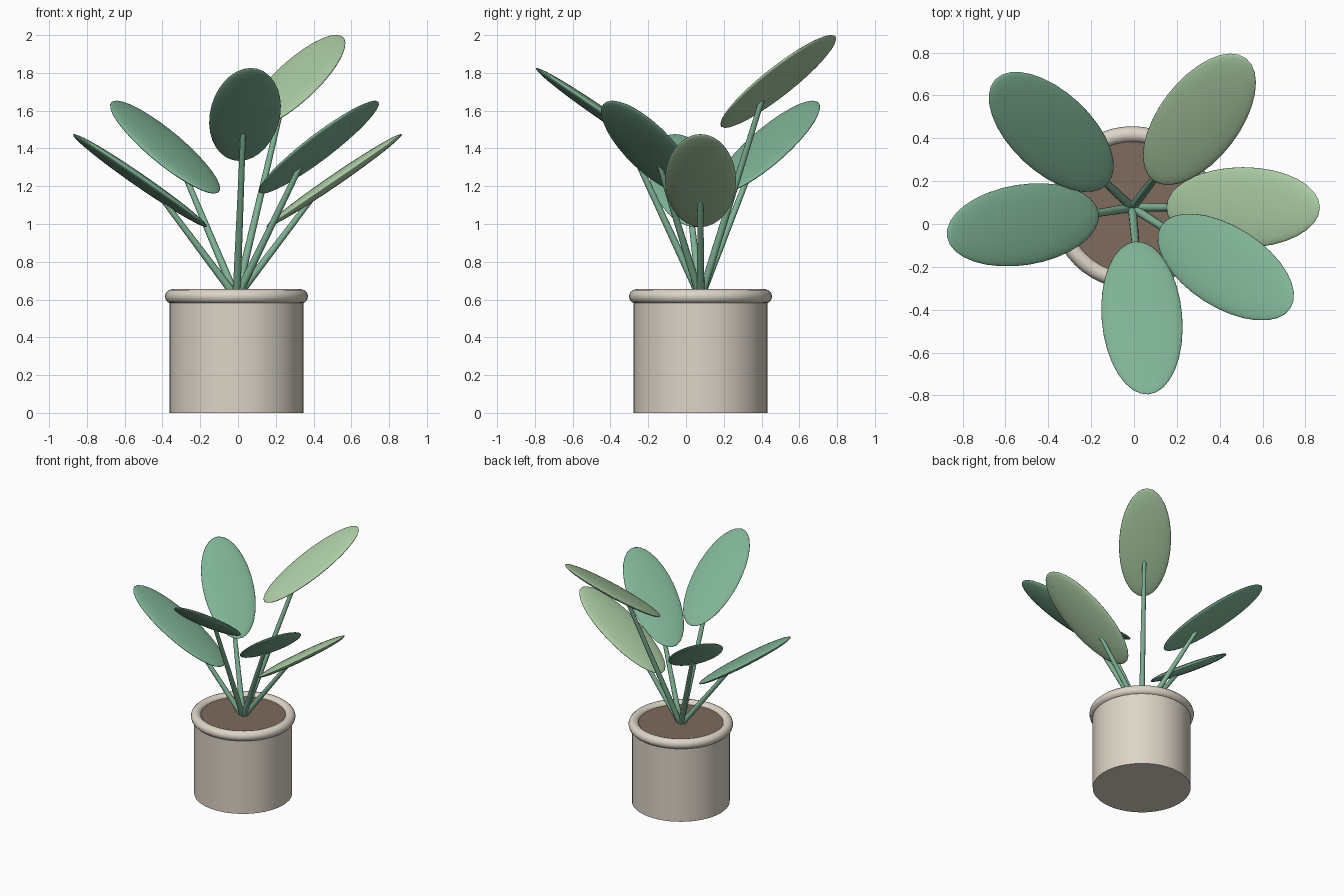
import bpy
from math import radians, cos, sin
from mathutils import Matrix, Vector

if "Cube" in bpy.data.objects:
    bpy.data.objects.remove(bpy.data.objects["Cube"])

CX, CY = -0.008, 0.077      # pot axis
SOIL_Z = 0.63


def material(name, rgb):
    m = bpy.data.materials.new(name)
    m.diffuse_color = (*rgb, 1)
    m.use_nodes = True
    m.node_tree.nodes["Principled BSDF"].inputs["Base Color"].default_value = m.diffuse_color
    return m


POT = material("cream_clay", (0.72, 0.66, 0.57))
SOIL = material("brown_soil", (0.21, 0.145, 0.11))
GREEN = material("leaf_green", (0.21, 0.45, 0.30))
PALE = material("pale_green", (0.42, 0.62, 0.38))


def finish(name, mat, angle=40):
    ob = bpy.context.object
    ob.name = name
    ob.data.materials.append(mat)
    bpy.ops.object.shade_smooth_by_angle(angle=radians(angle))
    return ob


# Pot body, rolled rim and soil
bpy.ops.mesh.primitive_cylinder_add(vertices=48, radius=0.355, depth=0.62,
                                    location=(CX, CY, 0.31))
finish("pot_body", POT)
bpy.ops.mesh.primitive_torus_add(major_segments=48, minor_segments=12,
                                 major_radius=0.341, minor_radius=0.038,
                                 location=(CX, CY, 0.617))
finish("pot_rim", POT)
bpy.ops.mesh.primitive_cylinder_add(vertices=48, radius=0.32, depth=0.04,
                                    location=(CX, CY, SOIL_Z - 0.02))
finish("soil", SOIL)


def add_leaf(i, azimuth, height, mat):
    out = Vector((cos(radians(azimuth)), sin(radians(azimuth)), 0))
    axis = Vector((CX, CY, 0))
    # Tapered stem from the soil centre into the leaf underside
    start = axis + Vector((0, 0, 0.61))
    end = axis + out * 0.42 + Vector((0, 0, height - 0.068))
    d = end - start
    bpy.ops.mesh.primitive_cone_add(vertices=12, radius1=0.021, radius2=0.014,
                                    depth=d.length, location=(start + end) / 2,
                                    rotation=d.to_track_quat('Z', 'Y').to_euler())
    finish(f"stem_{i}", GREEN)
    # Flattened ellipsoid blade, tilted upward away from the pot
    bpy.ops.mesh.primitive_uv_sphere_add(segments=32, ring_count=20, radius=1)
    leaf = finish(f"leaf_{i}", mat, 180)
    centre = axis + out * 0.517 + Vector((0, 0, height))
    leaf.matrix_world = (Matrix.Translation(centre)
                         @ Matrix.Rotation(radians(azimuth), 4, 'Z')
                         @ Matrix.Rotation(radians(-34.4), 4, 'Y')
                         @ Matrix.Diagonal((0.434, 0.188, 0.031, 1)))


# Leaves: azimuth, centre height, colour
for i, leaf in enumerate([(0, 1.23, PALE), (52.7, 1.755, PALE),
                          (137, 1.407, GREEN), (-171, 1.23, GREEN),
                          (-85, 1.58, GREEN), (-32.5, 1.407, GREEN)], 1):
    add_leaf(i, *leaf)
